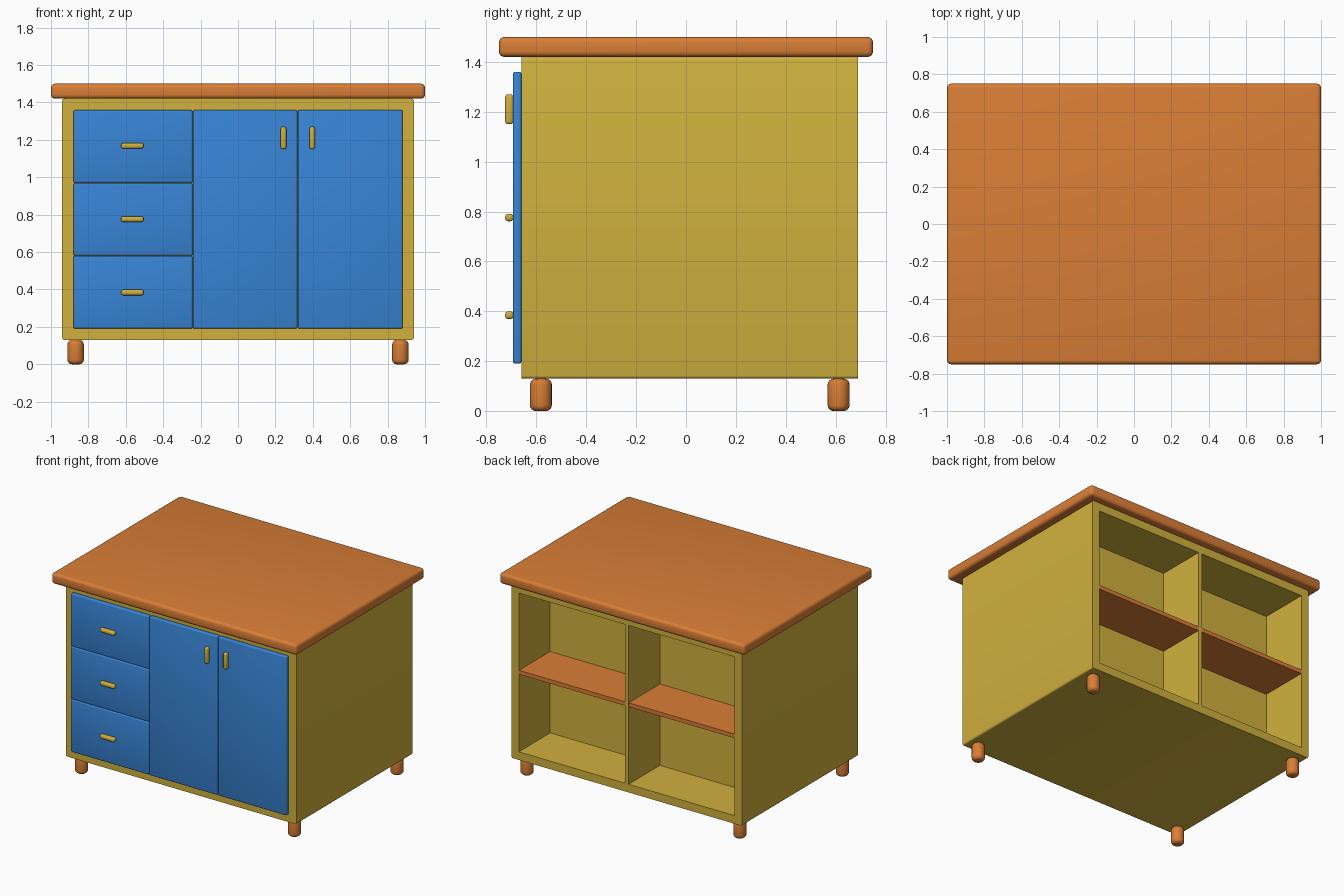
import bpy, bmesh, math

if "Cube" in bpy.data.objects:
    bpy.data.objects.remove(bpy.data.objects["Cube"])


def material(name, rgb):
    # sRGB 0-255 to linear
    lin = [((c / 255 + 0.055) / 1.055) ** 2.4 for c in rgb]
    m = bpy.data.materials.new(name)
    m.diffuse_color = (*lin, 1)
    m.use_nodes = True
    m.node_tree.nodes["Principled BSDF"].inputs["Base Color"].default_value = m.diffuse_color
    return m


ORANGE = material("orange wood", (217, 126, 54))
GOLD = material("golden wood", (209, 177, 62))
BLUE = material("blue paint", (56, 133, 214))


def finish(name, bm, mat, smooth=True):
    bmesh.ops.recalc_face_normals(bm, faces=bm.faces)
    me = bpy.data.meshes.new(name)
    bm.to_mesh(me)
    bm.free()
    ob = bpy.data.objects.new(name, me)
    bpy.context.collection.objects.link(ob)
    me.materials.append(mat)
    bpy.ops.object.select_all(action='DESELECT')
    ob.select_set(True)
    bpy.context.view_layer.objects.active = ob
    if smooth:
        bpy.ops.object.shade_smooth_by_angle(angle=math.radians(35))
    return ob


def box(name, lo, hi, mat, bevel=0.0, segments=3, axis=None):
    """Box between two corners; bevels all edges, or only those along one axis."""
    bm = bmesh.new()
    bmesh.ops.create_cube(bm, size=1)
    for v in bm.verts:
        for i in range(3):
            v.co[i] = hi[i] if v.co[i] > 0 else lo[i]
    if bevel:
        edges = [e for e in bm.edges if axis is None
                 or abs(e.verts[0].co[axis] - e.verts[1].co[axis]) > 1e-4]
        bmesh.ops.bevel(bm, geom=edges, offset=bevel, segments=segments,
                        profile=0.5, affect='EDGES')
    return finish(name, bm, mat, bevel > 0)


# Worktop
box("worktop", (-1, -0.75, 1.42), (1, 0.75, 1.5), ORANGE, 0.022, 4)

# Cabinet body with an open recess at the back
FRONT, BACK, INNER = -0.66, 0.69, 0.325
body = box("cabinet_body", (-0.94, FRONT, 0.13), (0.94, BACK, 1.42), GOLD, 0.012, 3, axis=1)
cutter = box("recess_cutter", (-0.88, INNER, 0.19), (0.88, BACK + 0.2, 1.36), GOLD)
cutter.hide_render = True
cut = body.modifiers.new("recess", 'BOOLEAN')
cut.operation = 'DIFFERENCE'
cut.solver = 'EXACT'
cut.object = cutter
bpy.context.view_layer.objects.active = body
bpy.ops.object.modifier_apply(modifier=cut.name)
bpy.data.objects.remove(cutter)

# Divider and shelves in the recess
box("back_divider", (-0.015, INNER, 0.19), (0.015, BACK, 1.36), GOLD)
for side, x0, x1 in (("left", -0.88, -0.015), ("right", 0.015, 0.88)):
    box(f"{side}_shelf", (x0, INNER, 0.76), (x1, BACK - 0.002, 0.79), ORANGE)

# Drawers and doors on the front
PANEL = -0.694


def handle(name, x, z, w, h):
    box(name, (x - w / 2, -0.725, z - h / 2), (x + w / 2, PANEL + 0.002, z + h / 2),
        GOLD, 0.011, 3)


for i in range(3):
    z = 0.385 + i * 0.39
    box(f"drawer_{i + 1}", (-0.88, PANEL, z - 0.194), (-0.243, FRONT, z + 0.194), BLUE, 0.009)
    handle(f"drawer_handle_{i + 1}", -0.565, z - 0.001 + i * 0.002, 0.12, 0.03)

for side, x0, x1, hx in (("left", -0.24, 0.317, 0.243), ("right", 0.32, 0.88, 0.397)):
    box(f"{side}_door", (x0, PANEL, 0.19), (x1, FRONT, 1.36), BLUE, 0.009)
    handle(f"{side}_door_handle", hx, 1.21, 0.03, 0.12)

# Rounded feet
for sx, side in ((-1, "left"), (1, "right")):
    for y, end in ((-0.582, "front"), (0.612, "back")):
        bm = bmesh.new()
        bmesh.ops.create_cone(bm, cap_ends=True, segments=24, radius1=0.044,
                              radius2=0.044, depth=0.13)
        rims = [e for e in bm.edges if abs(e.verts[0].co.z - e.verts[1].co.z) < 1e-5]
        bmesh.ops.bevel(bm, geom=rims, offset=0.024, segments=4, profile=0.5, affect='EDGES')
        bmesh.ops.translate(bm, verts=bm.verts, vec=(sx * 0.868, y, 0.065))
        finish(f"{end}_{side}_foot", bm, ORANGE)
